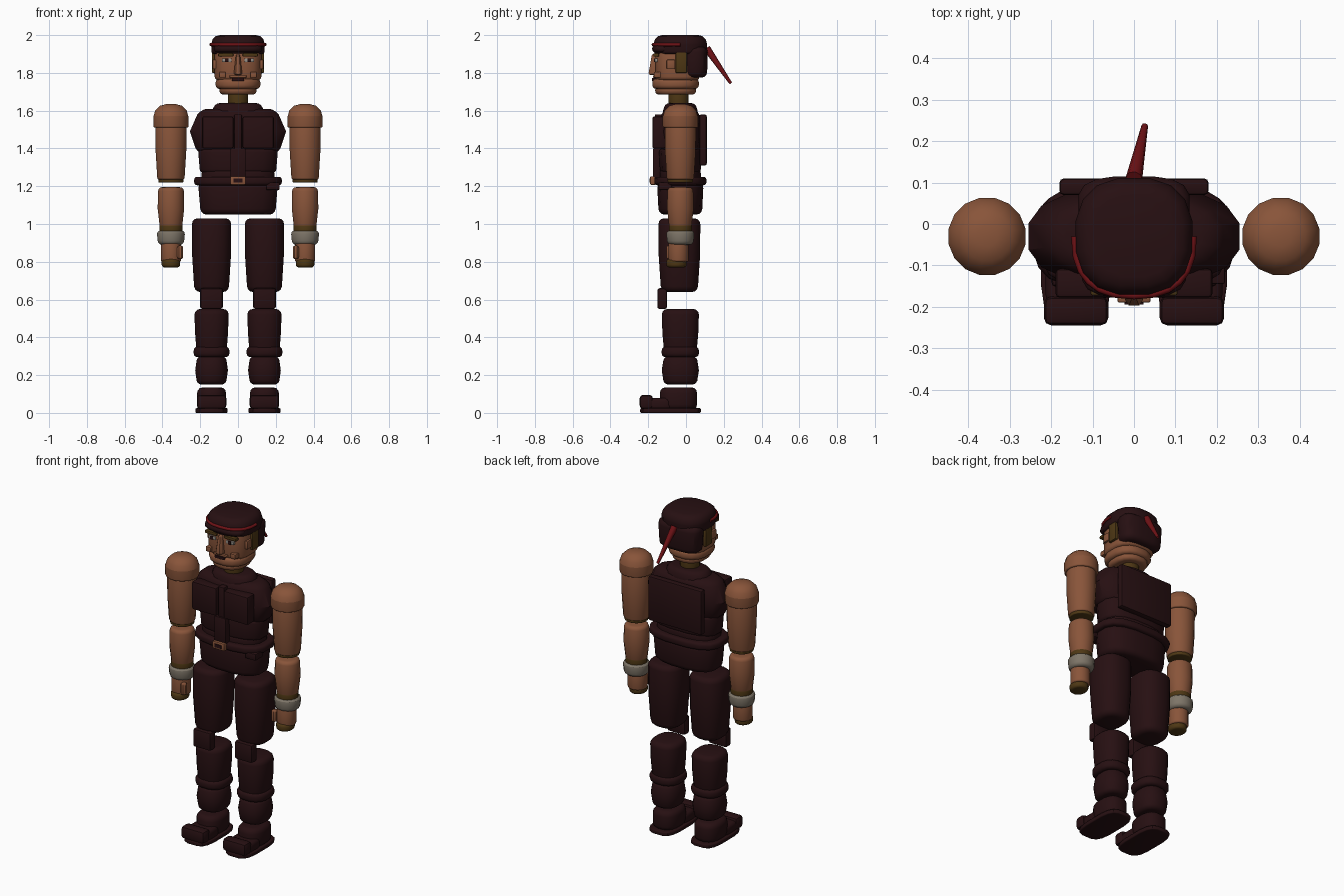
import bpy, bmesh
from math import sin, cos, pi, radians, copysign

default_cube = bpy.data.objects.get("Cube")
if default_cube:
    bpy.data.objects.remove(default_cube, do_unlink=True)


def material(name, red, green, blue):
    mat = bpy.data.materials.new(name)
    mat.use_nodes = True
    colour = (red, green, blue, 1)
    mat.diffuse_color = colour
    mat.node_tree.nodes["Principled BSDF"].inputs["Base Color"].default_value = colour
    return mat


cloth = material("dark maroon cloth", red=.02, green=.005, blue=.006)
skin = material("tan skin", red=.25, green=.09, blue=.042)
olive = material("olive brown", red=.075, green=.038, blue=.007)
grey = material("grey wrap", red=.21, green=.18, blue=.14)
scarlet = material("red band", red=.16, green=.006, blue=.008)
eye_white = material("eye white", red=.3, green=.28, blue=.25)
body_axis = -.03


def finish(name, bm, mat):
    bmesh.ops.recalc_face_normals(bm, faces=bm.faces)
    mesh = bpy.data.meshes.new(name)
    bm.to_mesh(mesh)
    bm.free()
    mesh.materials.append(mat)
    part = bpy.data.objects.new(name, mesh)
    bpy.context.collection.objects.link(part)
    bpy.ops.object.select_all(action='DESELECT')
    part.select_set(True)
    bpy.context.view_layer.objects.active = part
    bpy.ops.object.shade_smooth_by_angle(angle=radians(32))


def oval(angle, width, depth, square):
    """Point on a superellipse; a higher square gives boxier corners."""
    c, s = cos(angle), sin(angle)
    power = 2 / square
    return copysign(width * abs(c) ** power, c), copysign(depth * abs(s) ** power, s)


def barrel(name, mat, low, high, width, depth=None, x=0, y=body_axis, edge=.02,
           top_edge=None, foot=1, head=1, bulge=0, square=2.0, sides=16):
    """Upright barrel with rounded rims, tapered from foot to head with a bulge between."""
    depth = depth or width
    top_edge = top_edge or edge
    arc = [pi / 2 * step / 3 for step in range(4)]
    profile = [(low + edge * (1 - cos(a)), edge * (1 - sin(a))) for a in arc]
    profile.append(((low + high) / 2, 0))
    profile += [(high - top_edge * (1 - cos(a)), top_edge * (1 - sin(a)))
                for a in reversed(arc)]
    bm = bmesh.new()
    rings = []
    for z, inset in profile:
        t = (z - low) / (high - low)
        scale = foot + (head - foot) * t + bulge * sin(pi * t)
        ring = []
        for i in range(sides):
            px, py = oval(2 * pi * (i + .5) / sides, max(width * scale - inset, width / 5),
                          max(depth * scale - inset, depth / 5), square)
            ring.append(bm.verts.new((x + px, y + py, z)))
        rings.append(ring)
    for lower, upper in zip(rings, rings[1:]):
        for i in range(sides):
            j = (i + 1) % sides
            bm.faces.new((lower[i], lower[j], upper[j], upper[i]))
    bm.faces.new(rings[0])
    bm.faces.new(rings[-1])
    finish(name, bm, mat)


def block(name, mat, width, depth, height, y, z, x=0, bevel=.005):
    """Bevelled block given by its centre and size."""
    bm = bmesh.new()
    bmesh.ops.create_cube(bm, size=1)
    for v in bm.verts:
        v.co = (x + v.co.x * width, y + v.co.y * depth, z + v.co.z * height)
    if bevel:
        bmesh.ops.bevel(bm, geom=bm.edges[:], offset=bevel, segments=2,
                        profile=.5, affect='EDGES')
    finish(name, bm, mat)


def tube(name, mat, points, thickness, tip=1):
    """Round strip along points, thinning toward its tip."""
    curve = bpy.data.curves.new(name, 'CURVE')
    curve.dimensions = '3D'
    curve.bevel_depth = thickness
    curve.bevel_resolution = 2
    curve.use_fill_caps = True
    spline = curve.splines.new('POLY')
    spline.points.add(len(points) - 1)
    for i, (point, co) in enumerate(zip(spline.points, points)):
        point.co = (*co, 1)
        point.radius = 1 + (tip - 1) * i / (len(points) - 1)
    curve.materials.append(mat)
    bpy.context.collection.objects.link(bpy.data.objects.new(name, curve))


# Torso
barrel("chest", cloth, low=1.37, high=1.61, width=.26, depth=.12, edge=.03,
       foot=.8, head=.75, bulge=.22, square=2.5)
barrel("collar", cloth, low=1.58, high=1.64, width=.15, depth=.1, edge=.02, head=.8, square=2.3)
barrel("upper_abdomen", cloth, low=1.27, high=1.4, width=.215, depth=.115,
       foot=.95, square=2.6)
barrel("lower_abdomen", cloth, low=1.22, high=1.29, width=.195, depth=.11, square=2.6)
barrel("belt", cloth, low=1.205, high=1.25, width=.235, depth=.14, edge=.015, square=2.8)
barrel("pelvis", cloth, low=1.05, high=1.22, width=.215, depth=.125, edge=.03,
       foot=.93, square=2.6)
block("back_plate", cloth, width=.36, depth=.04, height=.27, y=.09, z=1.445, bevel=.01)
block("front_strap", cloth, width=.08, depth=.05, height=.16, y=-.15, z=1.32)
block("chest_strap", cloth, width=.04, depth=.05, height=.2, y=-.14, z=1.48)
block("belt_pouch", cloth, width=.07, depth=.07, height=.04, x=.185, y=-.11, z=1.2)
block("buckle", skin, width=.08, depth=.03, height=.045, y=-.175, z=1.23)
block("buckle_inset", cloth, width=.045, depth=.008, height=.02, y=-.19, z=1.23, bevel=0)

# Neck and head
barrel("neck", olive, low=1.62, high=1.71, width=.055, y=-.04, edge=.005)
barrel("chin", skin, low=1.685, high=1.73, width=.1, depth=.11, y=-.055, square=2.4)
barrel("jaw", skin, low=1.715, high=1.77, width=.12, depth=.125, y=-.055, square=2.4)
barrel("face", skin, low=1.76, high=1.93, width=.125, depth=.118, y=-.045, square=3)
block("mouth", cloth, width=.065, depth=.04, height=.015, y=-.16, z=1.765, bevel=.003)
block("upper_lip", skin, width=.09, depth=.03, height=.014, y=-.16, z=1.78)
barrel("nose", skin, low=1.79, high=1.9, width=.024, depth=.036, y=-.165, edge=.01,
       head=.45, square=3, sides=8)

# Cap with a back flap and a short visor
barrel("cap_crown", cloth, low=1.9, high=2, width=.143, edge=.015, top_edge=.045, square=2.5)
barrel("cap_back", cloth, low=1.775, high=1.94, width=.138, depth=.07, y=.047,
       edge=.03, foot=.93, square=3)
barrel("visor", cloth, low=1.91, high=1.945, width=.128, depth=.065, y=-.115,
       edge=.015, square=2.8)

# Headband around the front and its trailing end
band_path = []
for step in range(13):
    px, py = oval(pi + pi * step / 12, width=.143, depth=.143, square=2.5)
    band_path.append((px, py + body_axis, 1.95))
tube("headband", scarlet, band_path, thickness=.009)
tube("band_tail", scarlet, [(0, .11, 1.93), (.026, .237, 1.745)], thickness=.02, tip=.4)

for side, s in (("left", 1), ("right", -1)):
    # Facial features
    block(side + "_eye", eye_white, width=.05, depth=.016, height=.018,
          x=s * .06, y=-.158, z=1.867, bevel=.002)
    block(side + "_pupil", cloth, width=.018, depth=.008, height=.02,
          x=s * .06, y=-.166, z=1.867, bevel=0)
    block(side + "_eyebrow", olive, width=.08, depth=.03, height=.018,
          x=s * .065, y=-.158, z=1.895)
    block(side + "_cheek", skin, width=.035, depth=.04, height=.03, x=s * .083, y=-.15, z=1.79)
    block(side + "_sideburn", olive, width=.04, depth=.06, height=.12,
          x=s * .118, y=-.025, z=1.86)
    block(side + "_ear", skin, width=.04, depth=.045, height=.05, x=s * .115, y=-.08, z=1.845)

    # Chest pocket plate
    block(side + "_chest_plate", cloth, width=.165, depth=.07, height=.17,
          x=s * .107, y=-.143, z=1.485, bevel=.01)

    # Arm
    arm = s * .355
    barrel(side + "_shoulder", skin, low=1.51, high=1.635, width=.095, x=arm,
           edge=.008, top_edge=.07)
    barrel(side + "_upper_arm", skin, low=1.235, high=1.54, width=.084, x=arm,
           edge=.01, foot=.87, bulge=.05)
    barrel(side + "_elbow_band", olive, low=1.22, high=1.245, width=.068, x=arm, edge=.005)
    barrel(side + "_forearm", skin, low=.97, high=1.195, width=.068, x=arm,
           foot=.85, bulge=.13)
    barrel(side + "_wrist_band", olive, low=.95, high=1, width=.062, x=arm, edge=.01)
    barrel(side + "_wrist_wrap", grey, low=.89, high=.965, width=.077, x=arm, foot=.9)
    barrel(side + "_hand", skin, low=.8, high=.91, width=.055, x=arm, y=-.04, edge=.01)
    barrel(side + "_fingertips", olive, low=.77, high=.815, width=.05, depth=.055,
           x=arm, y=-.05, edge=.015)
    barrel(side + "_thumb", skin, low=.815, high=.885, width=.017, depth=.02,
           x=s * .306, y=-.085, edge=.01, sides=8)

    # Leg
    leg = s * .14
    barrel(side + "_thigh", cloth, low=.64, high=1.03, width=.105, depth=.112, x=leg,
           y=-.035, edge=.03, foot=.87, bulge=.06, square=2.5)
    block(side + "_knee_pad", cloth, width=.12, depth=.052, height=.11,
          x=leg, y=-.126, z=.605, bevel=.012)
    barrel(side + "_shin", cloth, low=.3, high=.55, width=.092, depth=.1, x=leg,
           edge=.03, foot=.85, bulge=.04, square=2.5)
    barrel(side + "_boot_cuff", cloth, low=.295, high=.35, width=.096, depth=.1, x=leg,
           square=2.5)
    barrel(side + "_boot_shaft", cloth, low=.15, high=.3, width=.088, depth=.1, x=leg,
           foot=.85, head=.85, bulge=.15, square=2.4)
    barrel(side + "_ankle", cloth, low=.015, high=.135, width=.078, depth=.1, x=leg,
           y=-.04, edge=.03, square=2.5)
    barrel(side + "_instep", cloth, low=.015, high=.08, width=.075, depth=.09, x=leg,
           y=-.14, square=3)
    block(side + "_toe_cap", cloth, width=.156, depth=.07, height=.075,
          x=leg, y=-.21, z=.058, bevel=.018)
    barrel(side + "_sole", cloth, low=0, high=.025, width=.086, depth=.162, x=leg,
           y=-.082, edge=.006, square=3.5)
